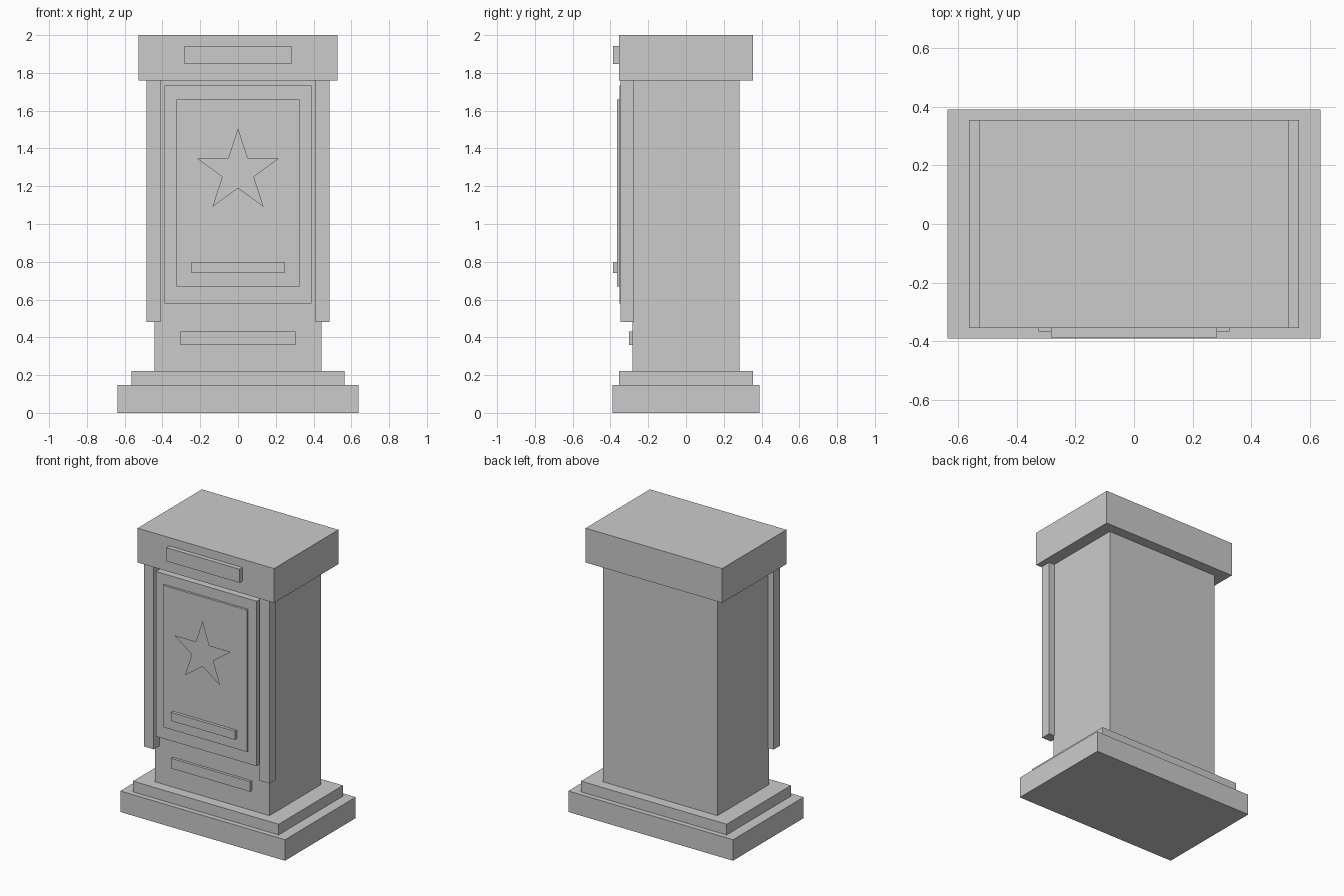
import bpy
import math

cube = bpy.data.objects.get("Cube")
if cube:
    bpy.data.objects.remove(cube, do_unlink=True)

# Single plain stone colour
stone = bpy.data.materials.new("light_grey_stone")
stone.use_nodes = True
stone.diffuse_color = (0.6, 0.6, 0.6, 1)
stone.node_tree.nodes["Principled BSDF"].inputs["Base Color"].default_value = (0.6, 0.6, 0.6, 1)


def box(name, x, y, z):
    """Box spanning the given (low, high) ranges."""
    spans = (x, y, z)
    bpy.ops.mesh.primitive_cube_add(size=1, location=[(a + b) / 2 for a, b in spans])
    obj = bpy.context.object
    obj.name = name
    obj.scale = [b - a for a, b in spans]
    bpy.ops.object.transform_apply(location=False, rotation=False, scale=True)
    obj.data.materials.append(stone)
    return obj


def centred(name, half_x, y, z):
    return box(name, (-half_x, half_x), y, z)


# Stepped base, shaft and cap
centred("base_slab", 0.637, (-0.39, 0.39), (0, 0.147))
centred("base_step", 0.563, (-0.355, 0.355), (0.147, 0.222))
centred("shaft", 0.442, (-0.283, 0.283), (0.222, 1.76))
centred("cap", 0.528, (-0.355, 0.355), (1.76, 2.0))

# Front corner pilasters
for side, name in ((1, "left_pilaster"), (-1, "right_pilaster")):
    box(name, sorted((side * 0.41, side * 0.485)), (-0.346, -0.275), (0.482, 1.76))

# Layered front panel
centred("panel_frame", 0.39, (-0.351, -0.28), (0.58, 1.733))
centred("panel_face", 0.325, (-0.366, -0.35), (0.668, 1.66))

# Raised blank plates
centred("cap_plate", 0.283, (-0.387, -0.355), (1.847, 1.942))
centred("panel_plate", 0.247, (-0.387, -0.366), (0.74, 0.8))
centred("foot_plate", 0.305, (-0.302, -0.283), (0.36, 0.43))

# Flat five-pointed star held just in front of the panel
points = []
for i in range(10):
    radius = 0.088 if i % 2 else 0.23
    angle = math.pi / 2 + i * math.pi / 5
    points.append((-radius * math.cos(angle), 0, radius * math.sin(angle)))
mesh = bpy.data.meshes.new("star")
mesh.from_pydata(points, [], [list(reversed(range(10)))])
mesh.materials.append(stone)
star = bpy.data.objects.new("star", mesh)
star.location = (0, -0.391, 1.277)
bpy.context.collection.objects.link(star)
